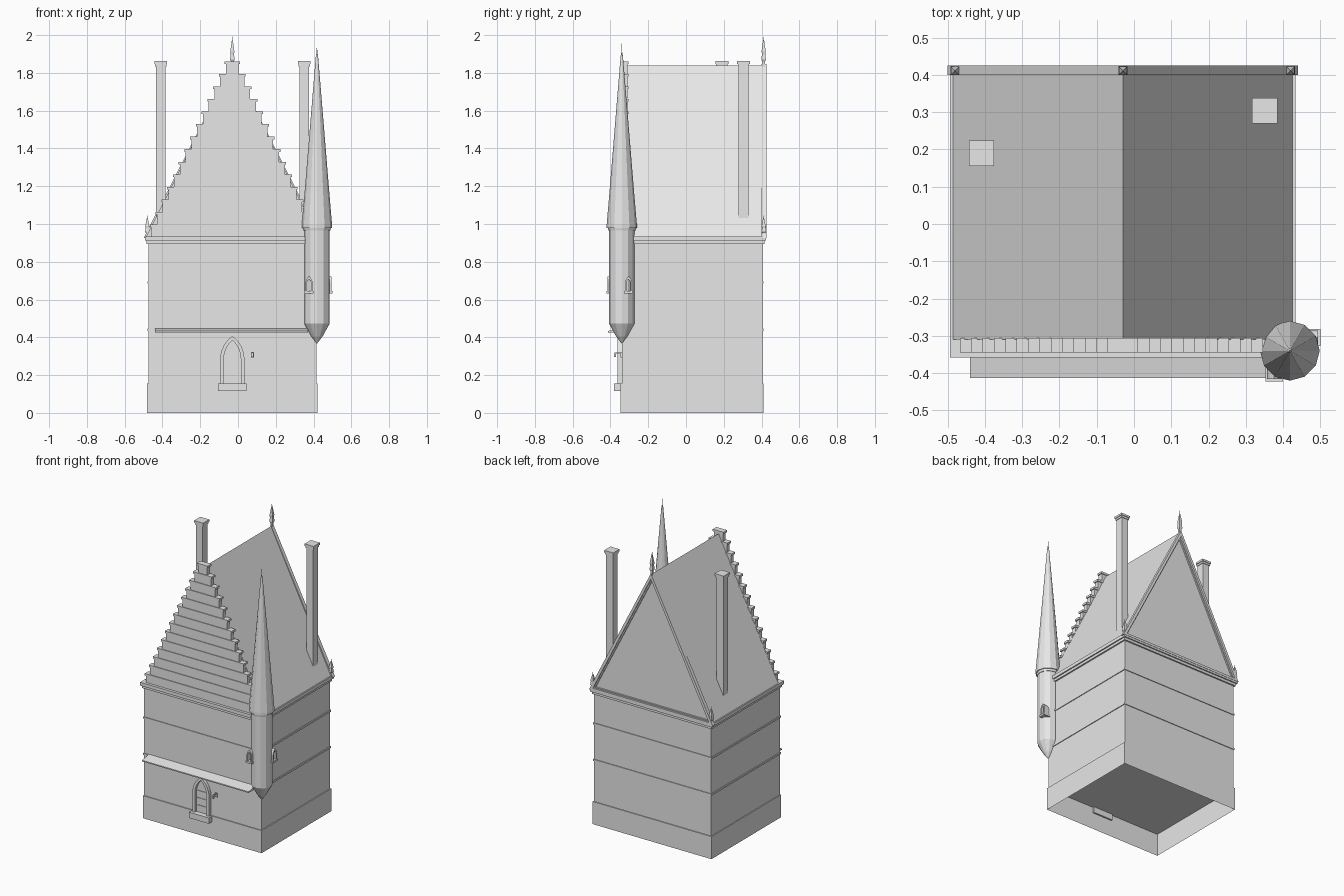
import bpy, bmesh, math
from mathutils import Matrix, Vector

old = bpy.data.objects.get("Cube")
if old:
    bpy.data.objects.remove(old, do_unlink=True)

stone = bpy.data.materials.new("pale_grey_stone")
stone.use_nodes = True
GREY = (0.8, 0.8, 0.8, 1)
stone.diffuse_color = GREY
stone.node_tree.nodes["Principled BSDF"].inputs["Base Color"].default_value = GREY

CX = -0.03                      # centre line of the house
FRONT, BACK = -0.34, 0.405      # wall faces
HALF = 0.445                    # half width of the walls
EAVE, RIDGE = 0.935, 1.84


def finish(name, bm, matrix=None):
    if matrix:
        bm.transform(matrix)
    bmesh.ops.recalc_face_normals(bm, faces=bm.faces)
    mesh = bpy.data.meshes.new(name)
    bm.to_mesh(mesh)
    bm.free()
    mesh.materials.append(stone)
    obj = bpy.data.objects.new(name, mesh)
    bpy.context.collection.objects.link(obj)
    return obj


def box(name, x0, x1, y0, y1, z0, z1, matrix=None, open_bottom=False):
    bm = bmesh.new()
    bmesh.ops.create_cube(bm, size=1)
    size = Matrix.Diagonal((x1 - x0, y1 - y0, z1 - z0, 1))
    bm.transform(Matrix.Translation(((x0 + x1) / 2, (y0 + y1) / 2, (z0 + z1) / 2)) @ size)
    if open_bottom:
        low = [f for f in bm.faces if all(v.co.z < z0 + 0.001 for v in f.verts)]
        bmesh.ops.delete(bm, geom=low, context='FACES_ONLY')
    return finish(name, bm, matrix)


def prism(name, profile, y0, y1):
    """Extrude an xz profile along y."""
    bm = bmesh.new()
    face = bm.faces.new([bm.verts.new((x, y0, z)) for x, z in profile])
    new = bmesh.ops.extrude_face_region(bm, geom=[face])["geom"]
    for v in new:
        if isinstance(v, bmesh.types.BMVert):
            v.co.y = y1
    return finish(name, bm)


def frame(name, outer, inner, y0, y1, closed, matrix=None):
    """Flat frame between two matching xz outlines."""
    bm = bmesh.new()
    rings = [[bm.verts.new((x, y, z)) for x, z in o]
             for o, y in ((outer, y0), (inner, y0), (inner, y1), (outer, y1))]
    n = len(outer)
    for i in range(n if closed else n - 1):
        j = (i + 1) % n
        for a, b in zip(rings, rings[1:] + rings[:1]):
            bm.faces.new((a[i], a[j], b[j], b[i]))
    if not closed:
        for i in (0, n - 1):
            bm.faces.new([r[i] for r in rings])
    return finish(name, bm, matrix)


def arch(cx, w, base, spring, apex, steps=6):
    """Pointed arch outline, right foot to left foot."""
    h = apex - spring
    c = (h * h - w * w) / (2 * w)
    top = math.atan2(h, c)
    arc = [((w + c) * math.cos(top * i / steps) - c, spring + (w + c) * math.sin(top * i / steps))
           for i in range(steps + 1)]
    right = [(w, base)] + arc
    return [(cx + x, z) for x, z in right] + [(cx - x, z) for x, z in reversed(right[:-1])]


def lathe(name, x, y, profile, sides, turn=0.0):
    """Stack of polygon rings; closes to a point where the radius is zero."""
    bm = bmesh.new()
    rings = []
    for r, z in profile:
        angles = [turn + math.tau * i / sides for i in range(sides)]
        rings.append([bm.verts.new((x + r * math.cos(a), y + r * math.sin(a), z)) for a in angles])
    for a, b in zip(rings, rings[1:]):
        for i in range(sides):
            j = (i + 1) % sides
            bm.faces.new((a[i], a[j], b[j], b[i]))
    bm.faces.new(rings[0])
    bm.faces.new(rings[-1])
    bmesh.ops.remove_doubles(bm, verts=bm.verts, dist=0.0001)
    return finish(name, bm)


def course(name, out, z0, z1):
    """Band running round all four walls."""
    return box(name, CX - HALF - out, CX + HALF + out, FRONT - out, BACK + out, z0, z1)


# Walls, hollow plinth and bands
box("walls", CX - HALF, CX + HALF, FRONT, BACK, 0.155, 0.92, open_bottom=True)
box("plinth", CX - HALF - 0.006, CX + HALF + 0.006, FRONT - 0.006, BACK + 0.006,
    0, 0.155, open_bottom=True)
for i, z in enumerate((0.44, 0.69)):
    course("string_course_%d" % (i + 1), 0.005, z - 0.006, z + 0.006)
course("cornice_lower", 0.01, 0.895, 0.912)
course("cornice_upper", 0.018, 0.912, EAVE)

# Main roof
run = HALF + 0.01
prism("roof", [(CX - run, EAVE), (CX + run, EAVE), (CX, RIDGE)], FRONT + 0.03, BACK)

# Raking mouldings on the rear gable
for name, grow, y1 in (("rear_gable_moulding", 0.015, 0.425), ("rear_gable_inner_moulding", 0.0, 0.414)):
    outer = [(CX - run - grow, EAVE - 0.01), (CX + run + grow, EAVE - 0.01), (CX, RIDGE + grow * 0.4)]
    inner = [(CX - run + 0.025, EAVE + 0.012), (CX + run - 0.025, EAVE + 0.012), (CX, RIDGE - 0.05)]
    if grow:
        inner = [(x + (CX - x) * -0.025, z + (0.018 if z > 1 else -0.006)) for x, z in inner]
    frame(name, outer, inner, 0.4, y1, True)

# Crow-stepped front gable
STEPS, RISE = 14, 0.0665
for i in range(STEPS):
    top = 0.997 + RISE * i
    half = 0.43 - 0.0305 * i
    box("gable_step_%d" % (i + 1), CX - half, CX + half, FRONT, FRONT + 0.03,
        top - RISE, top - 0.014)
    box("gable_coping_%d" % (i + 1), CX - half - 0.007, CX + half + 0.007,
        FRONT - 0.005, FRONT + 0.035, top - 0.014, top)

# Finials on the rear gable
for name, x, z, r, h in (("ridge_finial", CX, RIDGE - 0.01, 0.017, 0.17),
                         ("left_pinnacle", CX + HALF + 0.005, 0.93, 0.017, 0.12),
                         ("right_pinnacle", CX - HALF - 0.005, 0.93, 0.017, 0.12)):
    shape = ((0.6, 0), (0.6, 0.18), (1, 0.24), (0.75, 0.4), (0.9, 0.5), (0.25, 0.82), (0.15, 0.85), (0, 1))
    lathe(name, x, 0.411, [(r * a, z + h * b) for a, b in shape], 4, math.pi / 4)

# Chimneys
for name, x, y in (("left_chimney", 0.351, 0.304), ("right_chimney", -0.409, 0.19)):
    for part, r, z0, z1 in (("shaft", 0.026, 1.0, 1.835), ("neck", 0.03, 1.835, 1.848), ("cap", 0.034, 1.848, 1.862)):
        box(name + "_" + part, x - r, x + r, y - r, y + r, z0, z1)

# Corner turret
TX, TY = 0.418, -0.34
lathe("turret", TX, TY, [(0, 0.366), (0.03, 0.405), (0.067, 0.472), (0.067, 0.985)], 12)
lathe("turret_collar", TX, TY, [(0.071, 0.965), (0.075, 0.985)], 12)
lathe("turret_spire", TX, TY,
      [(0.08, 0.98), (0.08, 0.995), (0.066, 1.16), (0.034, 1.55), (0.006, 1.89), (0.002, 1.91), (0, 1.96)], 12)

# Turret windows, one to the front and one to the left
for name, turn in (("front", 0), ("left", math.pi / 2)):
    side = -0.042 if turn == 0 else 0.036
    shift = Vector((side, 0, 0)) if turn == 0 else Vector((0, side, 0))
    place = Matrix.Translation(Vector((TX, TY, 0)) + shift) @ Matrix.Rotation(turn, 4, 'Z')
    depth = 0.076
    frame(name + "_window_frame", arch(0, 0.019, 0.645, 0.685, 0.722),
          arch(0, 0.011, 0.645, 0.685, 0.708), -depth, -0.04, False, place)
    box(name + "_window_sill", -0.023, 0.023, -depth - 0.006, -0.03, 0.633, 0.646, place)

# Sloped ledge above the door
bm = bmesh.new()
section = ((FRONT, 0.428), (-0.413, 0.426), (-0.413, 0.434), (FRONT, 0.448))
ends = [[bm.verts.new((x, y, z)) for y, z in section] for x in (-0.44, 0.37)]
for i in range(4):
    j = (i + 1) % 4
    bm.faces.new((ends[0][i], ends[0][j], ends[1][j], ends[1][i]))
for e in ends:
    bm.faces.new(e)
finish("door_ledge", bm)

# Door, straps, step and bell pull
frame("door_frame", arch(CX, 0.064, 0.155, 0.285, 0.406),
      arch(CX, 0.045, 0.155, 0.285, 0.385), -0.362, FRONT, False)
prism("door", arch(CX, 0.046, 0.155, 0.285, 0.386), FRONT - 0.004, FRONT)
for i, z in enumerate((0.2, 0.25, 0.3)):
    box("door_strap_%d" % (i + 1), CX - 0.04, CX + 0.025, FRONT - 0.008, FRONT, z - 0.004, z + 0.004)
box("door_step", CX - 0.075, CX + 0.075, -0.381, -0.335, 0.115, 0.155)
box("bell_plate", 0.068, 0.084, FRONT - 0.008, FRONT, 0.294, 0.322)
box("bell_arm", 0.073, 0.079, -0.378, FRONT, 0.314, 0.32)
box("bell_pull", 0.07, 0.082, -0.382, -0.37, 0.296, 0.316)
